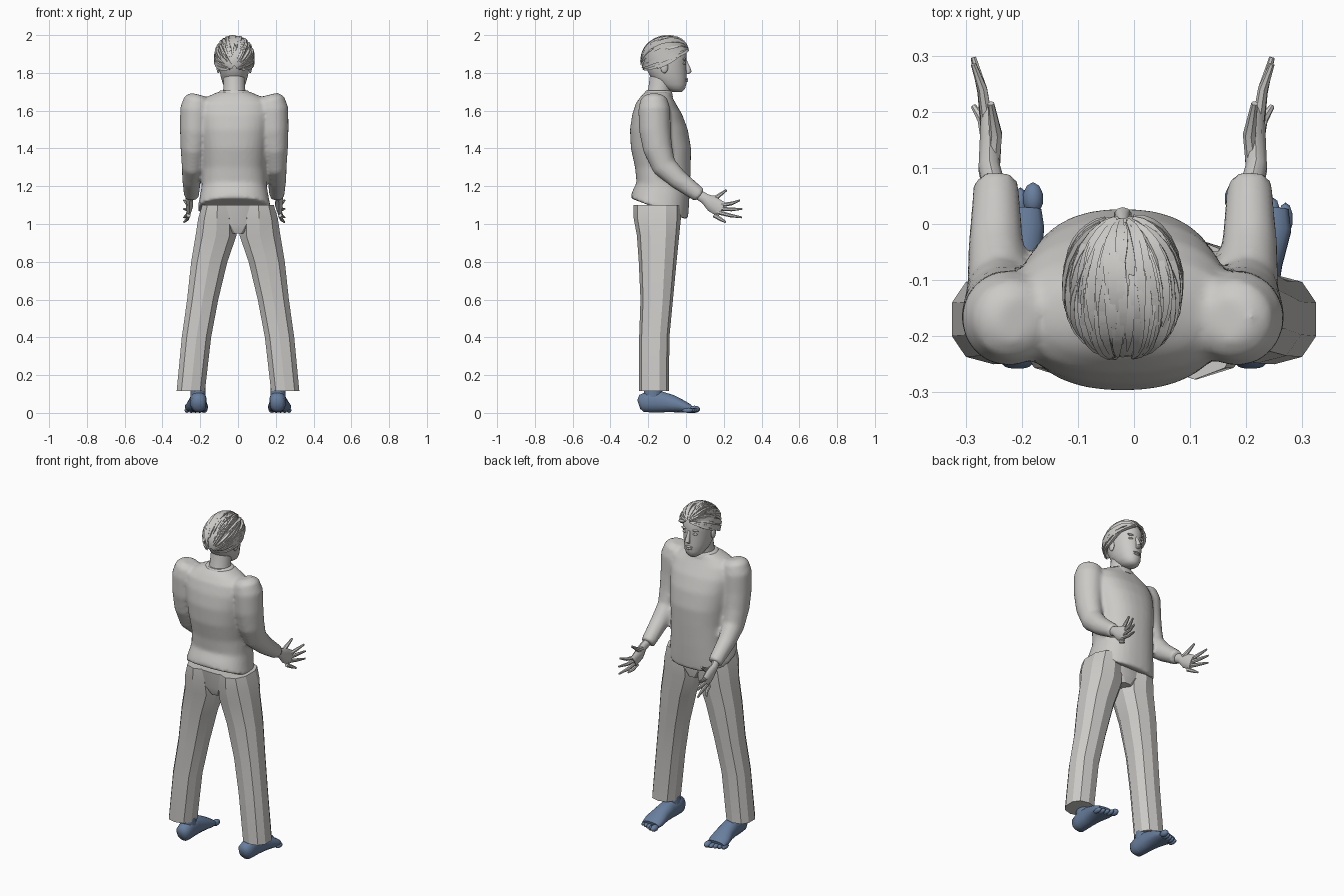
import bpy, bmesh, math, random
from mathutils import Vector, Matrix

random.seed(4)
cube = bpy.data.objects.get("Cube")
if cube:
    bpy.data.objects.remove(cube)


def material(name, rgb):
    m = bpy.data.materials.new(name)
    m.use_nodes = True
    m.diffuse_color = (*rgb, 1)
    m.node_tree.nodes["Principled BSDF"].inputs["Base Color"].default_value = (*rgb, 1)
    return m


GREY = material("warm grey", (0.6, 0.59, 0.57))
BLUE = material("slate blue", (0.14, 0.21, 0.34))
MID = -0.02  # sideways lean of the upper body


def tube(bm, path, n=16, flat=False, power=1.0, mx=1, ox=0):
    """Loft ellipses along (x, y, z, half width, half depth) points."""
    pts = [Vector((ox + mx * p[0], p[1], p[2])) for p in path]
    rings = []
    for i, p in enumerate(path):
        t = (pts[min(i + 1, len(pts) - 1)] - pts[max(i - 1, 0)]).normalized()
        if flat:
            t = Vector((0, 0, 1 if t.z > 0 else -1))
        u = Vector((1, 0, 0))
        u = (u - t * u.dot(t)).normalized()
        v = t.cross(u)
        ring = []
        for k in range(n):
            a = math.tau * (k + 0.5) / n
            c, s = math.cos(a), math.sin(a)
            c, s = (math.copysign(abs(w) ** power, w) for w in (c, s))
            ring.append(bm.verts.new(pts[i] + u * c * p[3] + v * s * p[4]))
        rings.append(ring)
    for a, b in zip(rings, rings[1:]):
        for k in range(n):
            bm.faces.new((a[k], a[(k + 1) % n], b[(k + 1) % n], b[k]))
    bm.faces.new(rings[0])
    bm.faces.new(rings[-1])


def ball(bm, loc, size, seg=12):
    m = Matrix.Translation(loc) @ Matrix.Diagonal((*size, 1))
    bmesh.ops.create_uvsphere(bm, u_segments=seg, v_segments=seg // 2 + 2, radius=1, matrix=m)


def finish(name, bm, mat, angle=40):
    bmesh.ops.recalc_face_normals(bm, faces=bm.faces)
    me = bpy.data.meshes.new(name)
    bm.to_mesh(me)
    bm.free()
    me.materials.append(mat)
    ob = bpy.data.objects.new(name, me)
    bpy.context.collection.objects.link(ob)
    bpy.ops.object.select_all(action="DESELECT")
    ob.select_set(True)
    bpy.context.view_layer.objects.active = ob
    bpy.ops.object.shade_smooth_by_angle(angle=math.radians(angle))
    return ob


def span(z, back, front, half):
    """Ring from back and front limits."""
    return (0, (back + front) / 2, z, half, (front - back) / 2)


# Shirt: torso and both sleeves fused by a remesh
bm = bmesh.new()
tube(bm, [span(*r) for r in (
    (1.08, -.295, .01, .195), (1.13, -.285, .015, .185), (1.2, -.262, .02, .173),
    (1.3, -.27, .025, .168), (1.4, -.292, .027, .178), (1.5, -.297, .01, .19),
    (1.58, -.285, -.02, .2), (1.64, -.265, -.055, .19), (1.675, -.24, -.075, .14),
    (1.7, -.215, -.08, .085))], 32, True, 0.85, ox=MID)
for v in bm.verts:  # hem dips toward the belly
    v.co.z -= 0.38 * (v.co.y + .145) * max(0, min(1, (1.3 - v.co.z) / .22))
SLEEVE = [(.19, -.17, 1.685, .04, .04), (.195, -.17, 1.665, .07, .07),
          (.203, -.168, 1.61, .084, .085), (.208, -.165, 1.5, .08, .084),
          (.215, -.15, 1.4, .07, .078), (.22, -.115, 1.305, .058, .066),
          (.226, -.04, 1.235, .05, .053), (.226, .075, 1.15, .04, .04)]
for s in (1, -1):
    tube(bm, SLEEVE, 20, mx=s, ox=MID)
shirt = finish("shirt", bm, GREY, 180)
rm = shirt.modifiers.new("fuse", "REMESH")
rm.mode, rm.voxel_size, rm.use_smooth_shade = "VOXEL", 0.011, True
sm = shirt.modifiers.new("soften", "SMOOTH")
sm.factor, sm.iterations = 0.5, 5

# Hands: palm, four fingers and a thumb, fanned upright
TIPS = [(.285, 1.125), (.297, 1.08), (.295, 1.035), (.21, 1.01)]
for s, side in ((1, "left"), (-1, "right")):
    bm = bmesh.new()
    tube(bm, [(.226, .05, 1.165, .022, .026), (.238, .1, 1.135, .02, .028),
              (.236, .14, 1.105, .02, .042), (.241, .19, 1.075, .013, .042)],
         10, mx=s, ox=MID)
    for i, (y, z) in enumerate(TIPS):
        ky, kz = .185 - .012 * i, 1.1 - .018 * i
        tube(bm, [(.242, ky, kz, .011, .012),
                  (.25, (ky + y) / 2 + .006, (kz + z) / 2 - .004, .009, .01),
                  (.266, y, z, .005, .005)], 7, mx=s, ox=MID)
    tube(bm, [(.232, .105, 1.13, .013, .016), (.226, .16, 1.14, .012, .013),
              (.235, .215, 1.18, .006, .006)], 7, mx=s, ox=MID)
    finish(side + "_hand", bm, GREY, 45)

# Trousers: faceted legs meeting in a short pelvis
bm = bmesh.new()
tube(bm, [span(.95, -.235, -.05, .06), span(1.0, -.255, -.04, .17),
          span(1.1, -.27, -.03, .18)], 12, True)
LEG = [(.108, -.152, 1.1, .085, .125), (.112, -.152, 1.03, .103, .125),
       (.116, -.148, .94, .113, .112), (.152, -.15, .8, .1, .1),
       (.187, -.155, .6, .086, .086), (.22, -.168, .4, .081, .08),
       (.25, -.17, .115, .078, .08)]
for s in (1, -1):
    tube(bm, LEG, 10, True, 0.85, mx=s)
finish("trousers", bm, GREY, 25)

# Bare feet with separate toes
for s, side in ((1, "left"), (-1, "right")):
    bm = bmesh.new()
    tube(bm, [(.208, -.25, .045, .025, .025), (.208, -.235, .05, .04, .048),
              (.21, -.19, .06, .045, .058), (.212, -.13, .058, .044, .056),
              (.215, -.07, .048, .05, .046), (.22, -.01, .032, .061, .031),
              (.22, .025, .022, .056, .02)], 16, power=.9, mx=s)
    tube(bm, [(.21, -.175, .06, .042, .05), (.213, -.175, .15, .04, .048)], 12, mx=s)
    for i in range(5):
        r = .019 if i == 0 else .0135
        ball(bm, (s * (.18 + .0225 * i), .045 - .009 * i, r), (r, .03, r), 10)
    finish(side + "_foot", bm, BLUE, 50)

# Head, neck and facial features
bm = bmesh.new()
tube(bm, [span(*r) for r in (
    (1.7, -.075, -.02, .025), (1.715, -.11, -.005, .045), (1.74, -.15, .002, .06),
    (1.78, -.19, .003, .072), (1.82, -.21, .002, .08), (1.86, -.22, .002, .084),
    (1.91, -.22, .005, .086), (1.95, -.2, -.015, .075),
    (1.975, -.165, -.05, .045))], 24, True, .95, ox=MID)
tube(bm, [(0, -.15, 1.66, .068, .07), (0, -.14, 1.72, .058, .06),
          (0, -.125, 1.8, .058, .065)], 20, True, ox=MID)
tube(bm, [(0, -.003, 1.865, .008, .008), (0, .01, 1.83, .011, .012),
          (0, .016, 1.805, .016, .014), (0, .005, 1.793, .01, .008)], 10, True, ox=MID)
for z, w in ((1.768, .024), (1.757, .02)):
    ball(bm, (MID, .0, z), (w, .01, .006))
for s in (1, -1):
    ball(bm, (MID + s * .034, -.01, 1.85), (.015, .01, .007))
    ball(bm, (MID + s * .036, -.008, 1.872), (.022, .01, .006))
    ball(bm, (MID + s * .084, -.115, 1.83), (.01, .02, .032))
finish("head", bm, GREY, 50)

# Hair: half shell tilted from brow to nape, covered with locks
HAIR = Matrix.Translation((MID, -.108, 1.875)) @ Matrix.Rotation(math.radians(22), 4, "X")


def scalp(t, phi, k=1.0):
    p = Vector((.1 * math.sin(t) * math.sin(phi), .132 * math.cos(t),
                .114 * math.sin(t) * math.cos(phi)))
    return HAIR @ (p * k)


bm = bmesh.new()
ROWS, COLS = 14, 20
grid = [[bm.verts.new(scalp(math.pi * (.03 + .94 * i / ROWS), 3.5 * (j / COLS - .5)))
         for j in range(COLS + 1)] for i in range(ROWS + 1)]
for a, b in zip(grid, grid[1:]):
    for j in range(COLS):
        bm.faces.new((a[j], b[j], b[j + 1], a[j + 1]))
for i in range(110):
    phi, swirl = random.uniform(-1.75, 1.75), random.uniform(-.2, .2)
    t0 = random.uniform(.1, 1.5)
    t1 = min(t0 + random.uniform(.9, 1.6), 2.95)
    path = []
    for j in range(7):
        f = j / 6
        p = scalp(t0 + (t1 - t0) * f, phi + swirl * f, 1.0 + .035 * f)
        r = .0105 * math.sin(math.pi * (.12 + .83 * f))
        path.append((*p, r, r))
    tube(bm, path, 4)
finish("hair", bm, GREY, 40)

# Shirt collar
bm = bmesh.new()
tube(bm, [(0, -.148, 1.67, .095, .08), (0, -.146, 1.698, .082, .072),
          (0, -.146, 1.706, .074, .066)], 28, True, ox=MID)
finish("collar", bm, GREY, 50)
